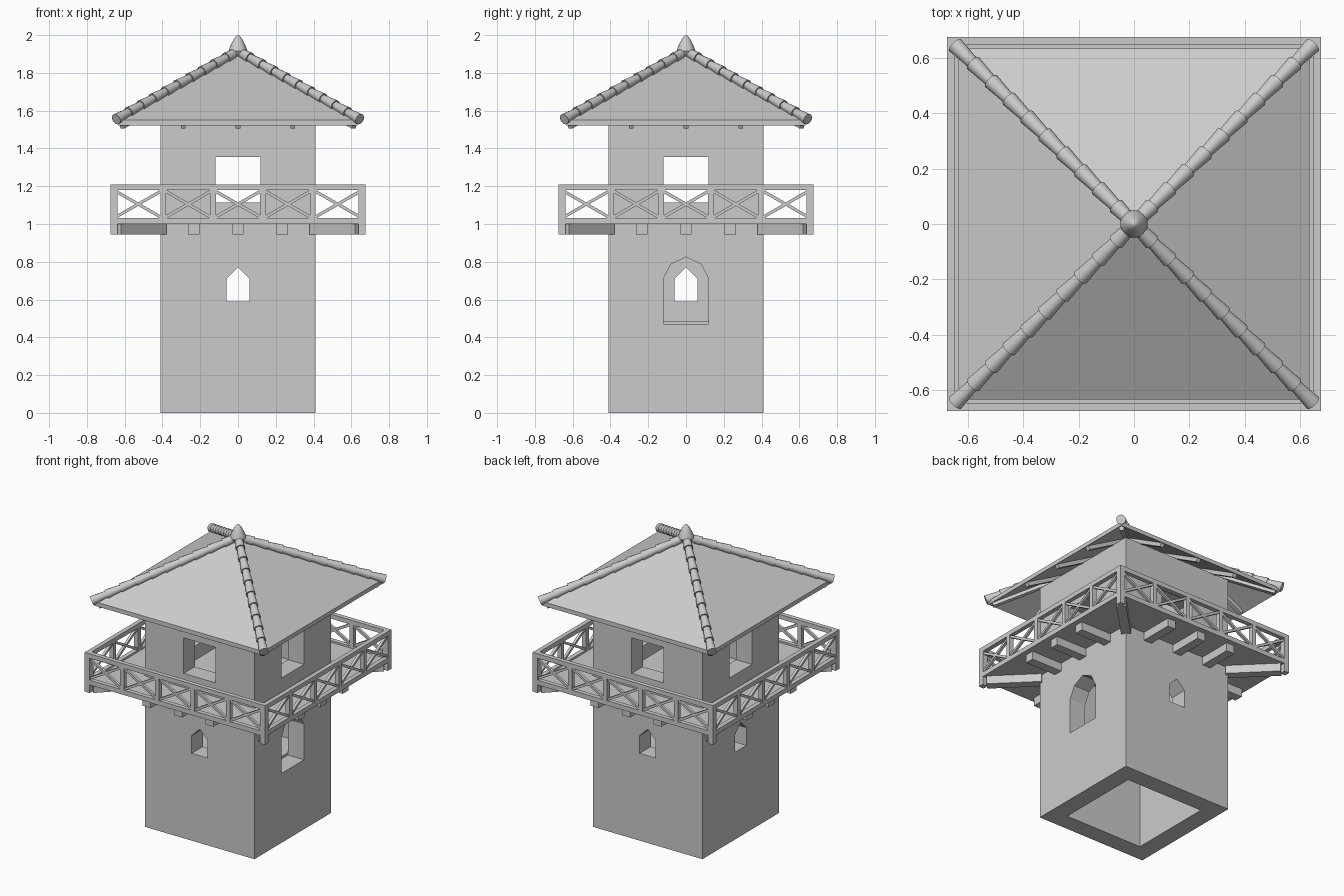
import bpy, bmesh, math
from mathutils import Vector, Matrix

if "Cube" in bpy.data.objects:
    bpy.data.objects.remove(bpy.data.objects["Cube"], do_unlink=True)

GREY = (0.6, 0.6, 0.6, 1)
stone = bpy.data.materials.new("plain_grey")
stone.use_nodes = True
stone.diffuse_color = GREY
stone.node_tree.nodes["Principled BSDF"].inputs["Base Color"].default_value = GREY


def finish(name, bm, smooth=False):
    bmesh.ops.recalc_face_normals(bm, faces=bm.faces)
    mesh = bpy.data.meshes.new(name)
    bm.to_mesh(mesh)
    bm.free()
    mesh.materials.append(stone)
    obj = bpy.data.objects.new(name, mesh)
    bpy.context.collection.objects.link(obj)
    if smooth:
        bpy.ops.object.select_all(action='DESELECT')
        obj.select_set(True)
        bpy.context.view_layer.objects.active = obj
        bpy.ops.object.shade_smooth_by_angle(angle=math.radians(40))
    return obj


def box(bm, lo, hi):
    lo, hi = Vector(lo), Vector(hi)
    m = Matrix.Translation((lo + hi) / 2) @ Matrix.Diagonal((hi - lo).to_4d())
    bmesh.ops.create_cube(bm, size=1, matrix=m)


def frame(a, b):
    """Matrix at the middle of a-b whose z axis runs along it, x axis level."""
    z = (b - a).normalized()
    x = Vector((0, 0, 1)).cross(z).normalized()
    rot = Matrix((x, z.cross(x), z)).transposed().to_4x4()
    return Matrix.Translation((a + b) / 2) @ rot


def beam(bm, a, b, width, depth):
    a, b = Vector(a), Vector(b)
    m = frame(a, b) @ Matrix.Diagonal((width, depth, (b - a).length, 1))
    bmesh.ops.create_cube(bm, size=1, matrix=m)


def four_sides(bm):
    """Repeat what was built on the front around the tower."""
    src = bm.verts[:] + bm.edges[:] + bm.faces[:]
    for i in range(1, 4):
        new = bmesh.ops.duplicate(bm, geom=src)["geom"]
        verts = [v for v in new if isinstance(v, bmesh.types.BMVert)]
        bmesh.ops.rotate(bm, verts=verts, cent=(0, 0, 0),
                         matrix=Matrix.Rotation(i * math.pi / 2, 3, 'Z'))


def square_shell(name, outer, inner):
    """Square rings (half width, z) skinned outside and inside, then joined."""
    bm = bmesh.new()
    rings = [[bm.verts.new((sx * r, sy * r, z)) for sx, sy in
              ((-1, -1), (1, -1), (1, 1), (-1, 1))] for r, z in outer + inner]
    for k, ring in enumerate(rings):
        nxt = rings[(k + 1) % len(rings)]
        for i in range(4):
            j = (i + 1) % 4
            bm.faces.new((ring[i], ring[j], nxt[j], nxt[i]))
    bmesh.ops.remove_doubles(bm, verts=bm.verts, dist=0.0005)
    return finish(name, bm)


# Hollow tower with window openings
WALL, INNER = 0.41, 0.29
tower = square_shell("tower_walls", [(WALL, 0), (WALL, 1.62)],
                     [(INNER, 1.62), (INNER, 0)])


def cut(profile, turn):
    bm = bmesh.new()
    face = bm.faces.new([bm.verts.new((x, -0.5, z)) for x, z in profile])
    out = bmesh.ops.extrude_face_region(bm, geom=[face])["geom"]
    bmesh.ops.translate(bm, vec=(0, 0.3, 0),
                        verts=[v for v in out if isinstance(v, bmesh.types.BMVert)])
    bmesh.ops.rotate(bm, verts=bm.verts, cent=(0, 0, 0),
                     matrix=Matrix.Rotation(turn * math.pi / 2, 3, 'Z'))
    cutter = finish("window_cutter", bm)
    mod = tower.modifiers.new("opening", 'BOOLEAN')
    mod.operation, mod.solver, mod.object = 'DIFFERENCE', 'EXACT', cutter
    bpy.context.view_layer.objects.active = tower
    bpy.ops.object.modifier_apply(modifier=mod.name)
    bpy.data.objects.remove(cutter, do_unlink=True)


square = [(-0.12, 1.115), (0.12, 1.115), (0.12, 1.355), (-0.12, 1.355)]
slot = [(-0.06, 0.59), (0.06, 0.59), (0.06, 0.71), (0, 0.77), (-0.06, 0.71)]
arch = [(-0.12, 0.47), (0.12, 0.47), (0.12, 0.71), (0.08, 0.787),
        (0, 0.825), (-0.08, 0.787), (-0.12, 0.71)]
for turn in range(4):
    cut(square, turn)
    cut(arch if turn == 1 else slot, turn)

# Inner floor and balcony deck
bm = bmesh.new()
box(bm, (-INNER, -INNER, 0.45), (INNER, INNER, 0.487))
finish("inner_floor", bm)
bm = bmesh.new()
box(bm, (-0.65, -0.65, 1.0), (0.65, 0.65, 1.02))
finish("balcony_deck", bm)

# Beams carrying the deck
bm = bmesh.new()
for x in (-0.235, 0, 0.235):
    box(bm, (x - 0.03, -0.64, 0.945), (x + 0.03, -0.4, 1.0))
beam(bm, (-0.4, -0.4, 0.9725), (-0.64, -0.64, 0.9725), 0.06, 0.055)
four_sides(bm)
finish("deck_beams", bm)

# Railing: rails, posts and crossed braces in five bays
OUT, IN, BAYS = -0.675, -0.645, 5
step = 1.32 / BAYS
bm = bmesh.new()
box(bm, (OUT, OUT, 1.0), (-OUT, IN, 1.032))
box(bm, (OUT, OUT, 1.18), (-OUT, IN, 1.21))
box(bm, (OUT, OUT, 0.945), (-0.637, -0.637, 1.21))
for i in range(BAYS):
    x0 = -0.66 + i * step
    x1 = x0 + step
    if i:
        box(bm, (x0 - 0.015, OUT, 1.02), (x0 + 0.015, IN, 1.19))
    for za, zb in ((1.035, 1.175), (1.175, 1.035)):
        beam(bm, (x0 + 0.01, -0.66, za), (x1 - 0.01, -0.66, zb), 0.018, 0.016)
four_sides(bm)
finish("balcony_railing", bm)

# Pyramid roof
EAVE, EAVE_Z, TOP = 0.633, 1.55, 1.9
square_shell("roof", [(EAVE, EAVE_Z - 0.028), (EAVE, EAVE_Z), (0, TOP)],
             [(0, TOP - 0.03)])
slope = (TOP - EAVE_Z) / EAVE


def under(d):
    return EAVE_Z - 0.04 + (EAVE - d) * slope


# Rafters under the eaves
bm = bmesh.new()
for x in (-0.29, 0, 0.29):
    beam(bm, (x, -0.615, under(0.615)), (x, -0.3, under(0.3)), 0.026, 0.03)
beam(bm, (-0.615, -0.615, under(0.615)), (-0.25, -0.25, under(0.25)), 0.03, 0.03)
four_sides(bm)
finish("rafters", bm)

# Overlapping tiles along the hips
TILES = 10
low, high = Vector((-0.645, -0.645, 1.555)), Vector((0, 0, 1.915))
bm = bmesh.new()
for i in range(TILES):
    a = low.lerp(high, i / TILES)
    b = low.lerp(high, (i + 1.15) / TILES)
    bmesh.ops.create_cone(bm, cap_ends=True, segments=12, radius1=0.03,
                          radius2=0.021, depth=(b - a).length, matrix=frame(a, b))
four_sides(bm)
finish("hip_tiles", bm, smooth=True)

# Finial turned from a profile
bm = bmesh.new()
pts = [(0, 1.89), (0.035, 1.89), (0.05, 1.915), (0.042, 1.94),
       (0.025, 1.975), (0.01, 1.996), (0, 2.0)]
verts = [bm.verts.new((r, 0, z)) for r, z in pts]
edges = [bm.edges.new(p) for p in zip(verts, verts[1:])]
bmesh.ops.spin(bm, geom=verts + edges, cent=(0, 0, 0), axis=(0, 0, 1),
               angle=math.tau, steps=16)
bmesh.ops.remove_doubles(bm, verts=bm.verts, dist=0.0005)
finish("finial", bm, smooth=True)
